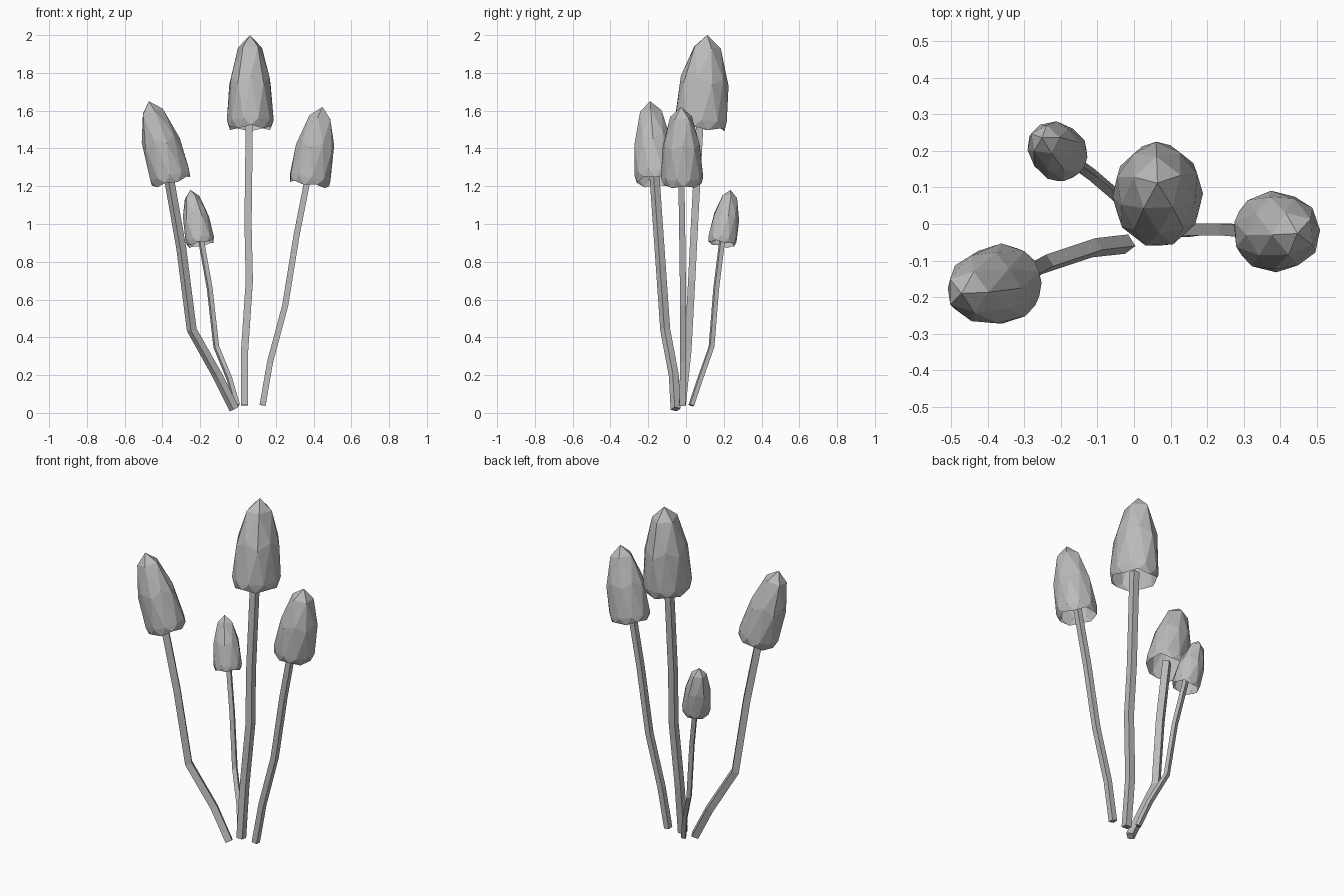
import bpy, bmesh, math
from mathutils import Vector, Matrix

cube = bpy.data.objects.get("Cube")
if cube:
    bpy.data.objects.remove(cube)

grey = bpy.data.materials.new("plain grey")
grey.use_nodes = True
grey.diffuse_color = (0.5, 0.5, 0.5, 1)
grey.node_tree.nodes["Principled BSDF"].inputs["Base Color"].default_value = (0.5, 0.5, 0.5, 1)


def finish(bm, name):
    mesh = bpy.data.meshes.new(name)
    bm.to_mesh(mesh)
    bm.free()
    mesh.materials.append(grey)
    ob = bpy.data.objects.new(name, mesh)
    bpy.context.collection.objects.link(ob)


def stem(name, path, half, twist):
    """Square tube following the path, capped at both ends."""
    bm = bmesh.new()
    pts = [Vector(p) for p in path]
    rings = []
    for i, p in enumerate(pts):
        along = (pts[min(i + 1, len(pts) - 1)] - pts[max(i - 1, 0)]).normalized()
        turn = Vector((0, 0, 1)).rotation_difference(along)
        ring = []
        for k in range(4):
            a = math.radians(twist + 45 + 90 * k)
            r = half * math.sqrt(2)
            ring.append(bm.verts.new(p + turn @ Vector((r * math.cos(a), r * math.sin(a), 0))))
        rings.append(ring)
    for a, b in zip(rings, rings[1:]):
        for k in range(4):
            n = (k + 1) % 4
            bm.faces.new((a[k], a[n], b[n], b[k]))
    bm.faces.new(rings[0][::-1])
    bm.faces.new(rings[-1])
    finish(bm, name)


# Bell outline by sphere level: lowest sphere height, height along cap, radius
BELL = [(0.95, 1.0, 0.0), (0.7, 0.87, 0.54), (0.5, 0.55, 0.86), (0.4, 0.48, 0.93),
        (-0.1, 0.1, 1.0), (-0.5, 0.03, 0.95), (-0.6, 0.0, 0.9)]


def cap(name, base, tip, rx, ry, spin):
    """Hollow faceted bell pulled from an icosphere, open underneath."""
    bm = bmesh.new()
    bmesh.ops.create_icosphere(bm, subdivisions=2, radius=1)
    bmesh.ops.delete(bm, geom=[v for v in bm.verts if v.co.z < -0.6], context='VERTS')
    base, tip = Vector(base), Vector(tip)
    axis = tip - base
    turn = Vector((0, 0, 1)).rotation_difference(axis)
    swing = Matrix.Rotation(math.radians(spin), 3, 'Z')
    for v in bm.verts:
        height, radius = next((h, r) for low, h, r in BELL if v.co.z > low)
        flat = swing @ Vector((v.co.x, v.co.y, 0))
        if flat.length > 1e-4:
            flat.normalize()
        v.co = base + turn @ Vector((flat.x * radius * rx, flat.y * radius * ry,
                                     height * axis.length))
    finish(bm, name)


# Tall centre mushroom
stem("centre_stem", [(0.035, -0.02, 0.04), (0.035, 0.01, 0.33), (0.06, 0.03, 0.7),
                     (0.053, 0.045, 1.0), (0.06, 0.075, 1.56)], 0.019, 0)
cap("centre_cap", (0.065, 0.075, 1.5), (0.064, 0.112, 2.0), 0.124, 0.143, 20)

# Mushroom leaning to the right side
stem("right_stem", [(-0.02, -0.055, 0.02), (-0.11, -0.065, 0.2), (-0.245, -0.11, 0.44),
                    (-0.3, -0.14, 0.87), (-0.37, -0.168, 1.27)], 0.019, 35)
cap("right_cap", (-0.35, -0.16, 1.22), (-0.472, -0.19, 1.65), 0.112, 0.11, 0)

# Mushroom leaning to the left side
stem("left_stem", [(0.13, -0.02, 0.04), (0.17, -0.015, 0.27), (0.25, -0.015, 0.57),
                   (0.31, -0.02, 0.94), (0.375, -0.025, 1.27)], 0.016, 0)
cap("left_cap", (0.375, -0.02, 1.205), (0.447, -0.026, 1.62), 0.112, 0.112, 40)

# Small back mushroom
stem("small_stem", [(-0.005, 0.028, 0.04), (-0.045, 0.075, 0.18), (-0.115, 0.135, 0.35),
                    (-0.15, 0.16, 0.66), (-0.2, 0.195, 0.94)], 0.012, 20)
cap("small_cap", (-0.197, 0.188, 0.89), (-0.252, 0.236, 1.18), 0.077, 0.077, 10)
